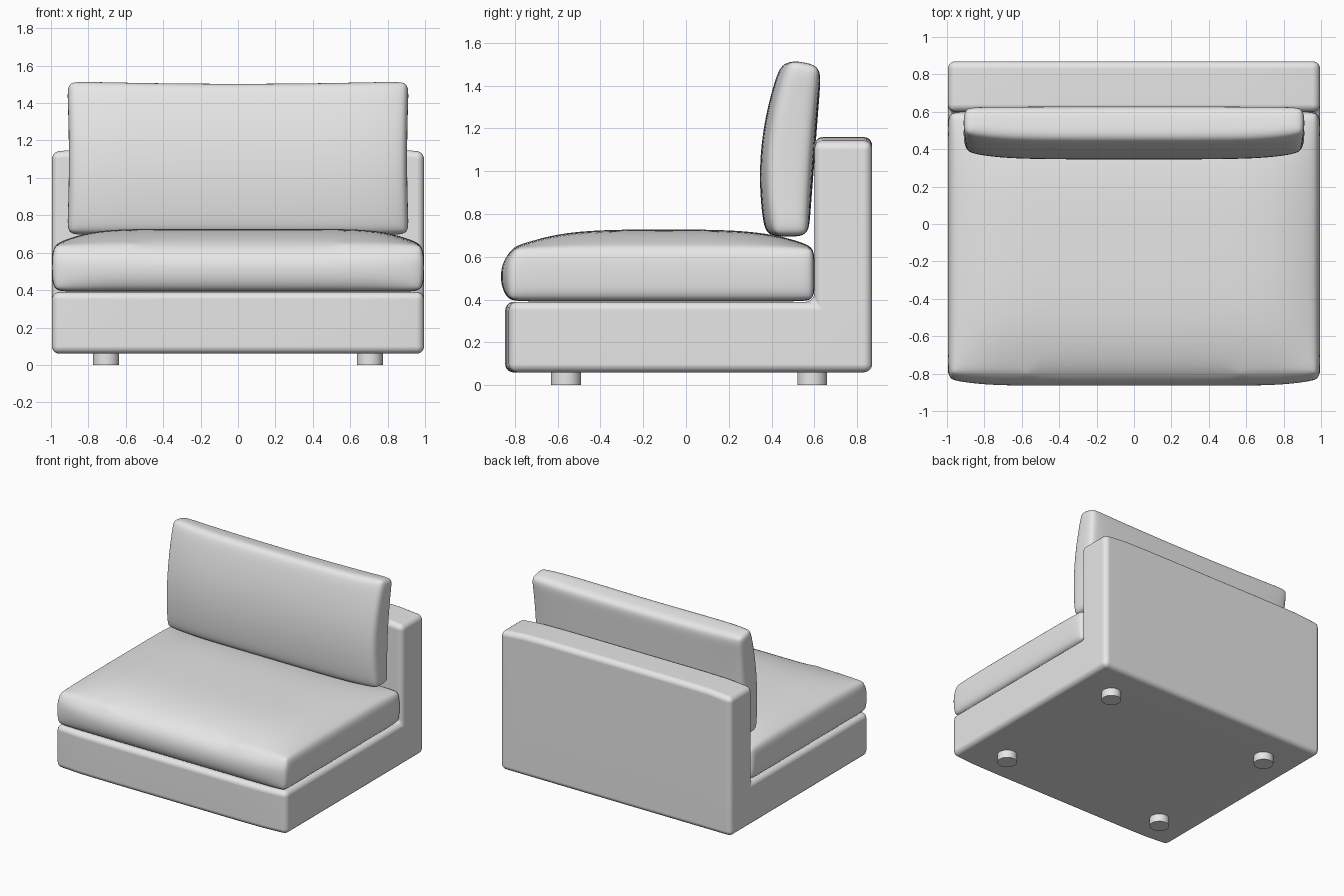
import bpy
import bmesh
import math

cube = bpy.data.objects.get("Cube")
if cube:
    bpy.data.objects.remove(cube, do_unlink=True)

# One fabric colour for everything
fabric = bpy.data.materials.new("light_grey_fabric")
fabric.use_nodes = True
fabric.diffuse_color = (0.8, 0.8, 0.8, 1)
fabric.node_tree.nodes["Principled BSDF"].inputs["Base Color"].default_value = (0.8, 0.8, 0.8, 1)


def finish(name, bm, bevel, segments, subdivisions=0):
    """Turn a bmesh into a soft-edged, smooth-shaded object."""
    bmesh.ops.recalc_face_normals(bm, faces=bm.faces)
    mesh = bpy.data.meshes.new(name)
    bm.to_mesh(mesh)
    bm.free()
    obj = bpy.data.objects.new(name, mesh)
    bpy.context.collection.objects.link(obj)
    mesh.materials.append(fabric)
    mod = obj.modifiers.new("Soft edges", 'BEVEL')
    mod.width = bevel
    mod.segments = segments
    mod.limit_method = 'ANGLE'
    mod.angle_limit = math.radians(40)
    if subdivisions:
        sub = obj.modifiers.new("Smooth", 'SUBSURF')
        sub.levels = sub.render_levels = subdivisions
    else:
        obj.modifiers.new("Flat normals", 'WEIGHTED_NORMAL')
    for poly in mesh.polygons:
        poly.use_smooth = True
    return obj


def cut_along(bm, axis, cuts):
    """Add loop cuts across all edges parallel to one axis."""
    edges = [e for e in bm.edges
             if abs((e.verts[0].co - e.verts[1].co).normalized()[axis]) > 0.99]
    bmesh.ops.subdivide_edges(bm, edges=edges, cuts=cuts, use_grid_fill=True)


def cushion(name, cuts, shape, bevel):
    """A gridded block whose unit coordinates are reshaped by a function."""
    bm = bmesh.new()
    bmesh.ops.create_cube(bm, size=2)
    for axis, count in enumerate(cuts):
        cut_along(bm, axis, count)
    for v in bm.verts:
        v.co = shape(*v.co)
    return finish(name, bm, bevel, 2, 2)


def mix(a, b, t):
    return a + (b - a) * (t + 1) / 2


def seat_shape(u, v, w):
    side = 1 - u ** 8
    top = 0.65 + 0.078 * side * (1 - v ** 4)
    front = -0.835 - 0.035 * side * (1 - w * w)
    if w > 0.99:
        front += 0.03
    x = u * (0.985 + 0.012 * (1 - w * w))
    return x, mix(front, 0.6, v), mix(0.392, top, w)


def pillow_shape(u, v, w):
    end = u ** 6
    front = 0.35 + 0.0375 * w + 0.06 * w * w + 0.035 * end
    back = 0.603 + 0.03 * w - 0.012 * end * (1 - w * w)
    top = 1.497 + 0.014 * u * u - 0.016 * v
    x = u * (0.904 + 0.01 * w * w)
    return x, mix(front, back, v), mix(0.695, top, w)


cushion("seat_cushion", (9, 7, 2), seat_shape, 0.04)
cushion("back_pillow", (9, 1, 6), pillow_shape, 0.045)

# Frame: L-shaped side profile drawn as three quads, extruded across the width
bm = bmesh.new()
ys, zs = (-0.845, 0.6, 0.87), (0.06, 0.39, 1.16)
for j, k in ((0, 0), (1, 0), (1, 1)):
    corners = ((j, k), (j + 1, k), (j + 1, k + 1), (j, k + 1))
    bm.faces.new([bm.verts.new((-0.995, ys[a], zs[b])) for a, b in corners])
bmesh.ops.remove_doubles(bm, verts=bm.verts, dist=0.001)
extruded = bmesh.ops.extrude_face_region(bm, geom=bm.faces[:], use_keep_orig=True)
for item in extruded["geom"]:
    if isinstance(item, bmesh.types.BMVert):
        item.co.x = 0.995
cut_along(bm, 0, 9)
for v in bm.verts:
    end = abs(v.co.x / 0.995) ** 8
    if v.co.z > 1:
        v.co.z -= 0.02 * end
    if v.co.y < -0.8:
        v.co.y += 0.02 * end
finish("frame", bm, 0.04, 5)

# Four round feet
for x, side in ((-0.705, "right"), (0.705, "left")):
    for y, place in ((-0.56, "front"), (0.59, "back")):
        bpy.ops.mesh.primitive_cylinder_add(vertices=32, radius=0.07, depth=0.08,
                                            location=(x, y, 0.04))
        foot = bpy.context.object
        foot.name = f"{place}_{side}_foot"
        foot.data.materials.append(fabric)
        bpy.ops.object.shade_smooth_by_angle()
